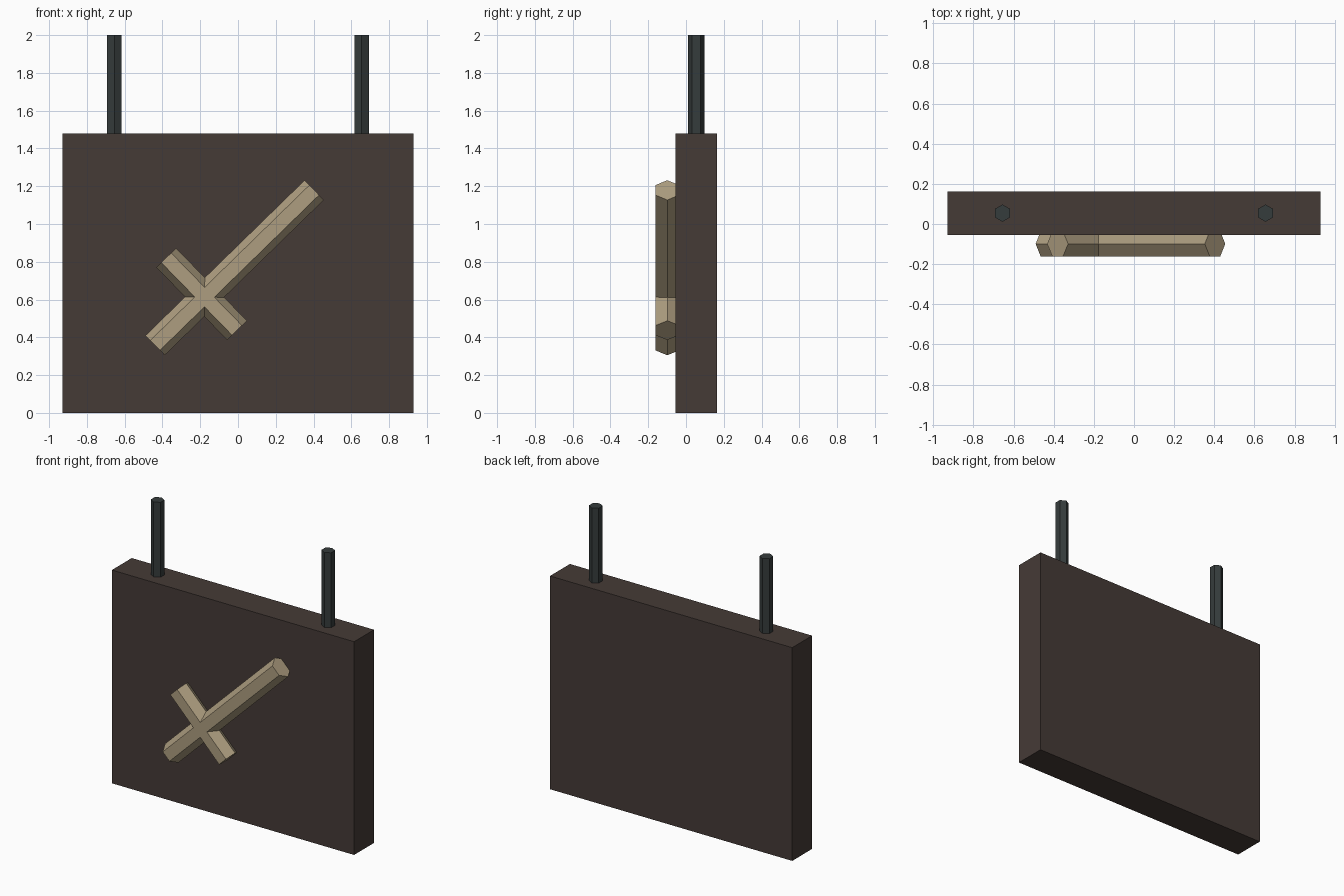
import bpy, bmesh, math

if "Cube" in bpy.data.objects:
    bpy.data.objects.remove(bpy.data.objects["Cube"])

R = 0.073          # radius of the hexagonal emblem bars
ANGLE = math.radians(44.3)
CROSS = (-0.177, -0.099, 0.613)   # where the emblem bars meet


def material(name, rgb):
    m = bpy.data.materials.new(name)
    m.diffuse_color = (*rgb, 1)
    m.use_nodes = True
    m.node_tree.nodes["Principled BSDF"].inputs["Base Color"].default_value = m.diffuse_color
    return m


wood = material("dark_wood", (0.060, 0.043, 0.037))
iron = material("dark_iron", (0.036, 0.045, 0.045))
pale = material("pale_wood", (0.42, 0.34, 0.215))

# Sign board
bpy.ops.mesh.primitive_cube_add(size=1, location=(0, 0.054, 0.74))
board = bpy.context.object
board.name = "sign_board"
board.scale = (1.86, 0.218, 1.48)
board.data.materials.append(wood)

# Hexagonal hanging rods
for side, name in ((-1, "left_hanging_rod"), (1, "right_hanging_rod")):
    bpy.ops.mesh.primitive_cylinder_add(vertices=6, radius=0.043, depth=0.56,
                                        location=(side * 0.655, 0.054, 1.72))
    rod = bpy.context.object
    rod.name = name
    rod.data.materials.append(iron)


# Sword emblem: cross outline at half-width w, lofted through the hexagon levels
def cross_outline(w, up=0.811, down=0.366, left=0.291, right=0.246):
    return [(up, -w), (up, w), (w, w), (w, left), (-w, left), (-w, w),
            (-down, w), (-down, -w), (-w, -w), (-w, -right), (w, -right), (w, -w)]


def place(u, v, y):
    c, s = math.cos(ANGLE), math.sin(ANGLE)
    return (CROSS[0] + u * c - v * s, CROSS[1] + y, CROSS[2] + u * s + v * c)


apothem = R * math.cos(math.pi / 6)
bm = bmesh.new()
rings = [[bm.verts.new(place(u, v, y)) for u, v in cross_outline(w)]
         for y, w in ((-apothem, R / 2), (0, R), (apothem, R / 2))]
for a, b in zip(rings, rings[1:]):
    for i in range(12):
        j = (i + 1) % 12
        bm.faces.new((a[i], a[j], b[j], b[i]))
# Front and back caps: four arms plus the middle square
for ring in (rings[0], rings[2]):
    for arm in ((0, 1, 2, 11), (2, 3, 4, 5), (5, 6, 7, 8), (8, 9, 10, 11), (2, 5, 8, 11)):
        bm.faces.new([ring[i] for i in arm])
bmesh.ops.recalc_face_normals(bm, faces=bm.faces)
mesh = bpy.data.meshes.new("sword_emblem")
bm.to_mesh(mesh)
bm.free()
mesh.materials.append(pale)
emblem = bpy.data.objects.new("sword_emblem", mesh)
bpy.context.collection.objects.link(emblem)
